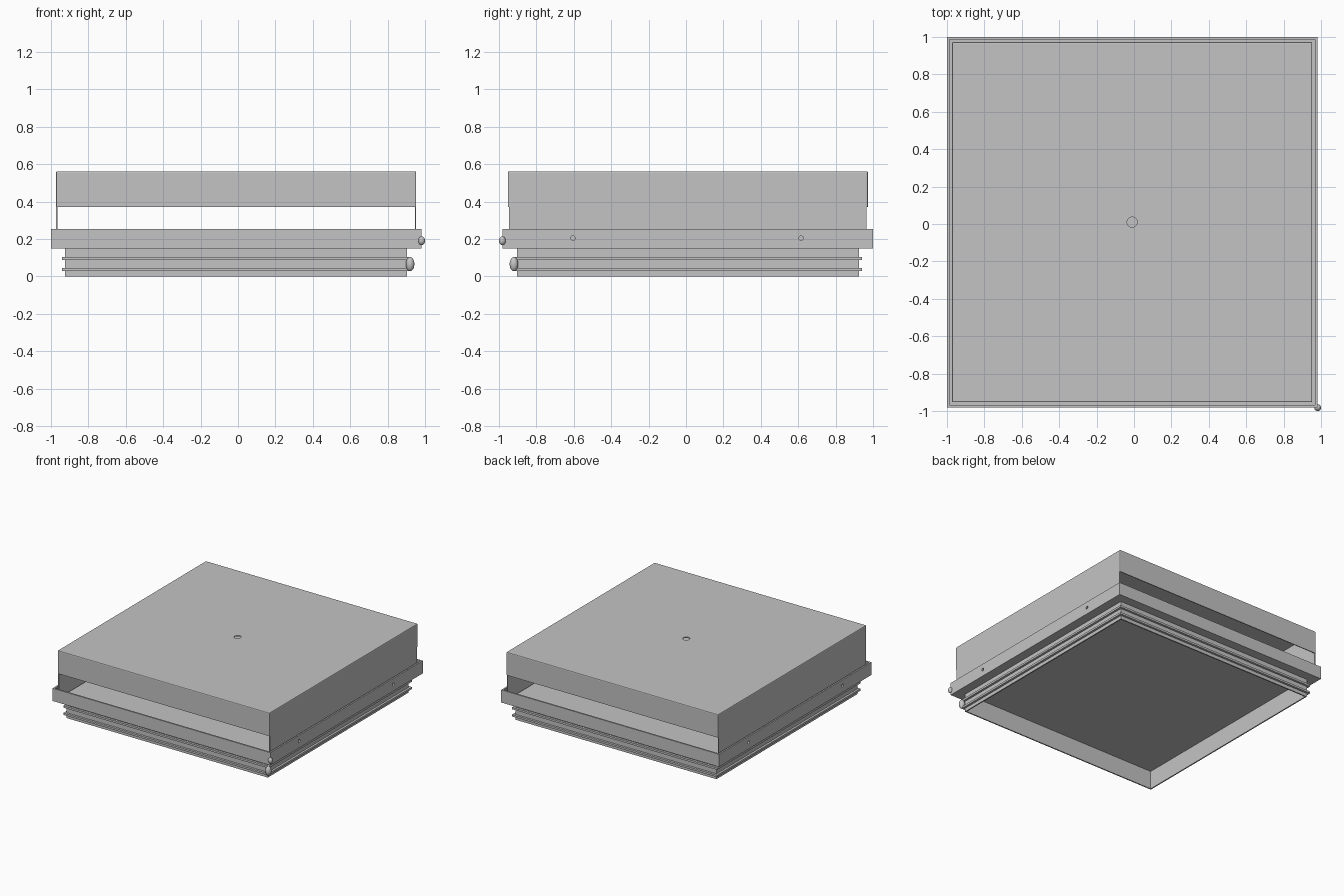
import bpy, bmesh, math
from mathutils import Matrix, Vector

cube = bpy.data.objects.get("Cube")
if cube:
    bpy.data.objects.remove(cube, do_unlink=True)

CX, CY = -0.01, 0.01  # centre of the square body

metal = bpy.data.materials.new("Grey metal")
metal.use_nodes = True
metal.diffuse_color = (0.55, 0.55, 0.55, 1)
metal.node_tree.nodes["Principled BSDF"].inputs["Base Color"].default_value = (0.55, 0.55, 0.55, 1)


def finish(name, bm):
    mesh = bpy.data.meshes.new(name)
    bm.to_mesh(mesh)
    bm.free()
    mesh.materials.append(metal)
    obj = bpy.data.objects.new(name, mesh)
    bpy.context.collection.objects.link(obj)
    return obj


def box(name, hx, hy, z0, z1, y=0, bevel=0):
    """Box around the body centre, with half sizes hx and hy."""
    bm = bmesh.new()
    move = Matrix.Translation((CX, CY + y, (z0 + z1) / 2))
    bmesh.ops.create_cube(bm, size=1, matrix=move @ Matrix.Diagonal((2 * hx, 2 * hy, z1 - z0, 1)))
    if bevel:
        bmesh.ops.bevel(bm, geom=bm.edges[:], offset=bevel, segments=2, profile=0.5, affect='EDGES')
    return finish(name, bm)


def rod(name, radius, length, matrix):
    bm = bmesh.new()
    bmesh.ops.create_cone(bm, cap_ends=True, segments=24, radius1=radius, radius2=radius,
                          depth=length, matrix=matrix)
    return finish(name, bm)


def cut(obj, cutter):
    """Subtract the cutter and discard it."""
    cutter.hide_render = True
    mod = obj.modifiers.new("cut", 'BOOLEAN')
    mod.operation = 'DIFFERENCE'
    mod.solver = 'EXACT'
    mod.object = cutter
    bpy.context.view_layer.objects.active = obj
    bpy.ops.object.modifier_apply(modifier=mod.name)
    bpy.data.objects.remove(cutter, do_unlink=True)


def frame(name, outer, inner, z0, z1):
    """Square ring, open above and below."""
    obj = box(name, outer, outer, z0, z1)
    cut(obj, box("cutter", inner, inner, z0 - 0.1, z1 + 0.1))
    return obj


# Base skirt, open underneath, with two raised rails
frame("base_skirt", 0.914, 0.904, 0, 0.152)
frame("lower_rail", 0.932, 0.912, 0.028, 0.044)
frame("upper_rail", 0.932, 0.912, 0.088, 0.104)

# Tray with thin upright walls and screw holes through both sides
tray = box("tray", 0.99, 0.99, 0.15, 0.254)
cut(tray, box("cutter", 0.977, 0.977, 0.162, 0.5))
for y in (-0.615, 0.605):
    turn = Matrix.Rotation(math.pi / 2, 4, 'Y')
    cut(tray, rod("cutter", 0.012, 3, Matrix.Translation((0, CY + y, 0.205)) @ turn))

# Folded lid: full side walls, short front and back flaps
lid = box("lid", 0.963, 0.963, 0.17, 0.562, bevel=0.007)
cut(lid, box("cutter", 0.956, 0.956, 0, 0.555))
cut(lid, box("cutter", 0.956, 1.2, 0, 0.372))
for side in (-1, 1):
    cut(lid, box("cutter", 1.2, 0.1, 0, 0.372, y=side * 1.056))
cut(lid, rod("cutter", 0.027, 0.2, Matrix.Translation((CX, CY, 0.56))))


# Rounded beads on one front corner
def bead(name, offset, z, radius, height):
    bm = bmesh.new()
    place = Matrix.Translation(Vector((offset, -offset, z)))
    bmesh.ops.create_uvsphere(bm, u_segments=24, v_segments=16, radius=1,
                              matrix=place @ Matrix.Diagonal((radius, radius, height, 1)))
    for face in bm.faces:
        face.smooth = True
    finish(name, bm)


bead("tray_corner_bead", 0.982, 0.191, 0.018, 0.023)
bead("base_corner_bead", 0.92, 0.066, 0.023, 0.038)
